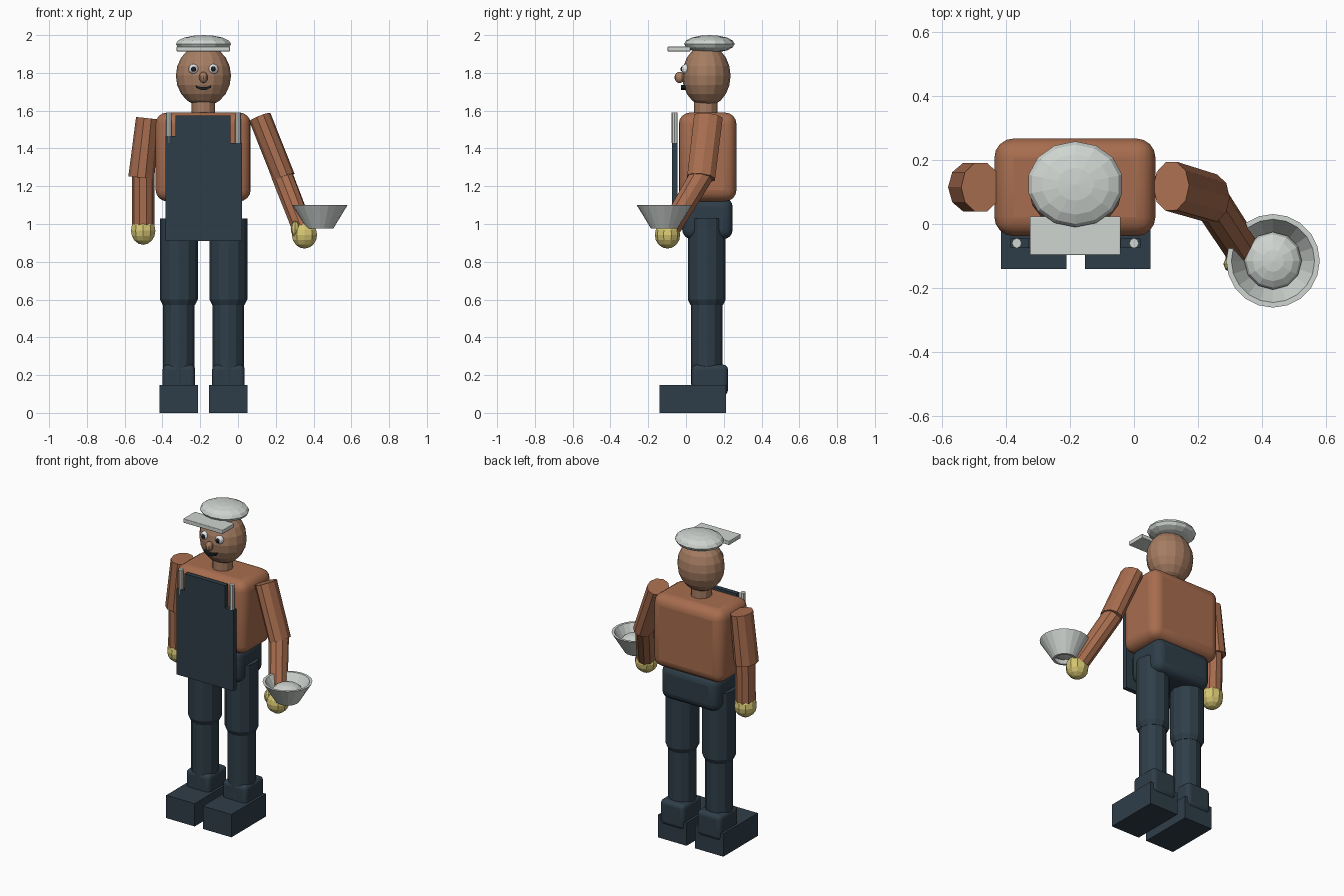
import bpy, bmesh, math
from mathutils import Vector

cube = bpy.data.objects.get("Cube")
if cube:
    bpy.data.objects.remove(cube, do_unlink=True)


def material(name, r, g, b):
    m = bpy.data.materials.new(name)
    m.use_nodes = True
    m.diffuse_color = (r, g, b, 1)
    m.node_tree.nodes["Principled BSDF"].inputs["Base Color"].default_value = (r, g, b, 1)
    return m


SKIN = material("face skin", 0.38, 0.205, 0.122)
SHIRT = material("rust shirt", 0.39, 0.153, 0.077)
NAVY = material("dark navy", 0.028, 0.048, 0.066)
PALE = material("pale grey", 0.62, 0.66, 0.63)
GLOVE = material("yellow glove", 0.66, 0.56, 0.17)
WHITE = material("eye white", 0.8, 0.8, 0.8)
BLACK = material("near black", 0.012, 0.015, 0.018)


def finish(name, bm, mat, bevel=0.0, smooth=False):
    bmesh.ops.recalc_face_normals(bm, faces=bm.faces)
    mesh = bpy.data.meshes.new(name)
    bm.to_mesh(mesh)
    bm.free()
    mesh.materials.append(mat)
    ob = bpy.data.objects.new(name, mesh)
    bpy.context.collection.objects.link(ob)
    if bevel:
        mod = ob.modifiers.new("rounded edges", "BEVEL")
        mod.width = bevel
        mod.segments = 4
    if smooth or bevel:
        bpy.ops.object.select_all(action="DESELECT")
        ob.select_set(True)
        bpy.context.view_layer.objects.active = ob
        bpy.ops.object.shade_smooth_by_angle(angle=math.radians(32))
    return ob


def box(name, xs, ys, zs, mat, bevel=0.0):
    bm = bmesh.new()
    bmesh.ops.create_cube(bm, size=1)
    for v in bm.verts:
        v.co = [(a + b) / 2 + c * (b - a) for (a, b), c in zip((xs, ys, zs), v.co)]
    return finish(name, bm, mat, bevel)


def ball(name, centre, radii, mat, segments=12, rings=8):
    bm = bmesh.new()
    bmesh.ops.create_uvsphere(bm, u_segments=segments, v_segments=rings, radius=1)
    for v in bm.verts:
        v.co = [c + r * p for c, r, p in zip(centre, radii, v.co)]
    return finish(name, bm, mat)


def tube(name, rings, mat, sides=10, closed=False):
    """Skin a row of ellipses, each given as (centre, x radius, y radius)."""
    bm = bmesh.new()
    axis = (Vector(rings[1][0]) - Vector(rings[0][0])).normalized()
    u = Vector((1, 0, 0))
    u = (u - u.dot(axis) * axis).normalized()
    w = axis.cross(u)
    loops = []
    for centre, rx, ry in rings:
        angles = [math.tau * i / sides for i in range(sides)]
        loops.append([bm.verts.new(Vector(centre) + u * rx * math.cos(a) + w * ry * math.sin(a))
                      for a in angles])
    pairs = list(zip(loops, loops[1:]))
    if closed:
        pairs.append((loops[-1], loops[0]))
    else:
        bm.faces.new(loops[0])
        bm.faces.new(loops[-1])
    for a, b in pairs:
        for i in range(sides):
            j = (i + 1) % sides
            bm.faces.new((a[i], a[j], b[j], b[i]))
    return finish(name, bm, mat)


def plate(name, outline, y0, y1, mat):
    """Extrude an x-z outline from y0 to y1."""
    bm = bmesh.new()
    face = bm.faces.new([bm.verts.new((x, y0, z)) for x, z in outline])
    new = bmesh.ops.extrude_face_region(bm, geom=[face])["geom"]
    bmesh.ops.translate(bm, vec=(0, y1 - y0, 0),
                        verts=[g for g in new if isinstance(g, bmesh.types.BMVert)])
    return finish(name, bm, mat)


MID = -0.183  # body centre line

# Torso, hips and neck
box("torso", (-0.436, 0.067), (-0.038, 0.267), (1.12, 1.59), SHIRT, 0.06)
box("hips", (-0.385, 0.02), (-0.02, 0.247), (0.92, 1.14), NAVY, 0.05)
tube("neck", [((MID, 0.105, 1.56), 0.062, 0.062), ((MID, 0.105, 1.67), 0.062, 0.062)], SKIN, 12)

# Legs and shoes
for side, x in (("right", MID - 0.13), ("left", MID + 0.132)):
    tube(side + "_thigh", [((x, 0.11, 1.03), 0.1, 0.1), ((x, 0.11, 0.6), 0.1, 0.1),
                           ((x, 0.11, 0.57), 0.085, 0.085)], NAVY, 12)
    tube(side + "_shin", [((x, 0.11, 0.59), 0.083, 0.083), ((x, 0.11, 0.15), 0.083, 0.083)], NAVY, 12)
    box(side + "_ankle", (x - 0.086, x + 0.086), (0.03, 0.222), (0.095, 0.255), NAVY, 0.025)
    box(side + "_shoe", (x - 0.102, x + 0.102), (-0.14, 0.212), (0, 0.147), NAVY)

# Right arm, hanging
tube("right_upper_arm", [((-0.478, 0.115, 1.56), 0.062, 0.08),
                         ((-0.512, 0.115, 1.245), 0.069, 0.08)], SHIRT)
tube("right_forearm", [((-0.502, 0.113, 1.28), 0.059, 0.066),
                       ((-0.502, 0.11, 0.98), 0.059, 0.062)], SHIRT)
ball("right_hand", (-0.502, 0.11, 0.965), (0.068, 0.07, 0.075), GLOVE, 10, 8)

# Left arm, reaching forward
tube("left_upper_arm", [((0.116, 0.118, 1.565), 0.06, 0.08),
                        ((0.243, 0.08, 1.245), 0.06, 0.078)], SHIRT)
tube("left_forearm", [((0.232, 0.085, 1.26), 0.058, 0.064),
                      ((0.345, -0.088, 0.97), 0.056, 0.058)], SHIRT)
ball("left_hand", (0.352, -0.098, 0.942), (0.07, 0.067, 0.072), GLOVE, 10, 8)
ball("left_thumb", (0.303, -0.125, 0.975), (0.024, 0.026, 0.042), GLOVE, 8, 6)

# Bowl with a domed filling
BX, BY = 0.434, -0.115
tube("bowl", [((BX, BY, z), r, r) for z, r in
              ((0.975, 0.07), (1.1, 0.146), (1.1, 0.13), (0.975, 0.056))], PALE, 20, closed=True)
ball("bowl_filling", (BX, BY, 1.04), (0.09, 0.09, 0.045), PALE, 12, 8)

# Apron and its straps
plate("apron", [(-0.385, 0.91), (0.02, 0.91), (0.02, 1.43), (-0.04, 1.43), (-0.04, 1.575),
                (-0.33, 1.575), (-0.33, 1.465), (-0.385, 1.465)], -0.075, -0.045, NAVY)
for side, x in (("right", -0.366), ("left", 0.0)):
    tube(side + "_strap", [((x, -0.06, 1.43), 0.015, 0.016), ((x, -0.06, 1.59), 0.015, 0.016)], PALE, 8)

# Head and face
ball("head", (MID, 0.108, 1.785), (0.146, 0.128, 0.163), SKIN, 16, 10)
ball("nose", (MID, -0.034, 1.776), (0.024, 0.027, 0.03), SKIN, 10, 8)
for side, x in (("right", MID - 0.052), ("left", MID + 0.052)):
    ball(side + "_eye", (x, 0.0, 1.82), (0.027, 0.024, 0.027), WHITE)
    ball(side + "_pupil", (x, -0.019, 1.82), (0.014, 0.01, 0.014), BLACK)
tube("mouth", [((MID + dx, y, z), 0.009, 0.008) for dx, y, z in
               ((-0.043, -0.006, 1.73), (-0.018, -0.019, 1.717),
                (0.018, -0.019, 1.717), (0.043, -0.006, 1.73))], BLACK, 6).hide_render = True
bpy.data.objects.remove(bpy.data.objects["mouth"], do_unlink=True)

# Mouth as a thin bent strip
arc = [(-0.043, 1.735), (-0.015, 1.724), (0.015, 1.724), (0.043, 1.735)]
outline = [(MID + x, z) for x, z in arc] + [(MID + x * 0.9, z - 0.014) for x, z in reversed(arc)]
plate("mouth", outline, -0.026, 0.02, BLACK)

# Flat cap with a peak
ball("cap", (MID, 0.124, 1.953), (0.15, 0.134, 0.047), PALE, 14, 8)
box("cap_peak", (-0.325, -0.042), (-0.097, 0.024), (1.914, 1.94), PALE, 0.004)
